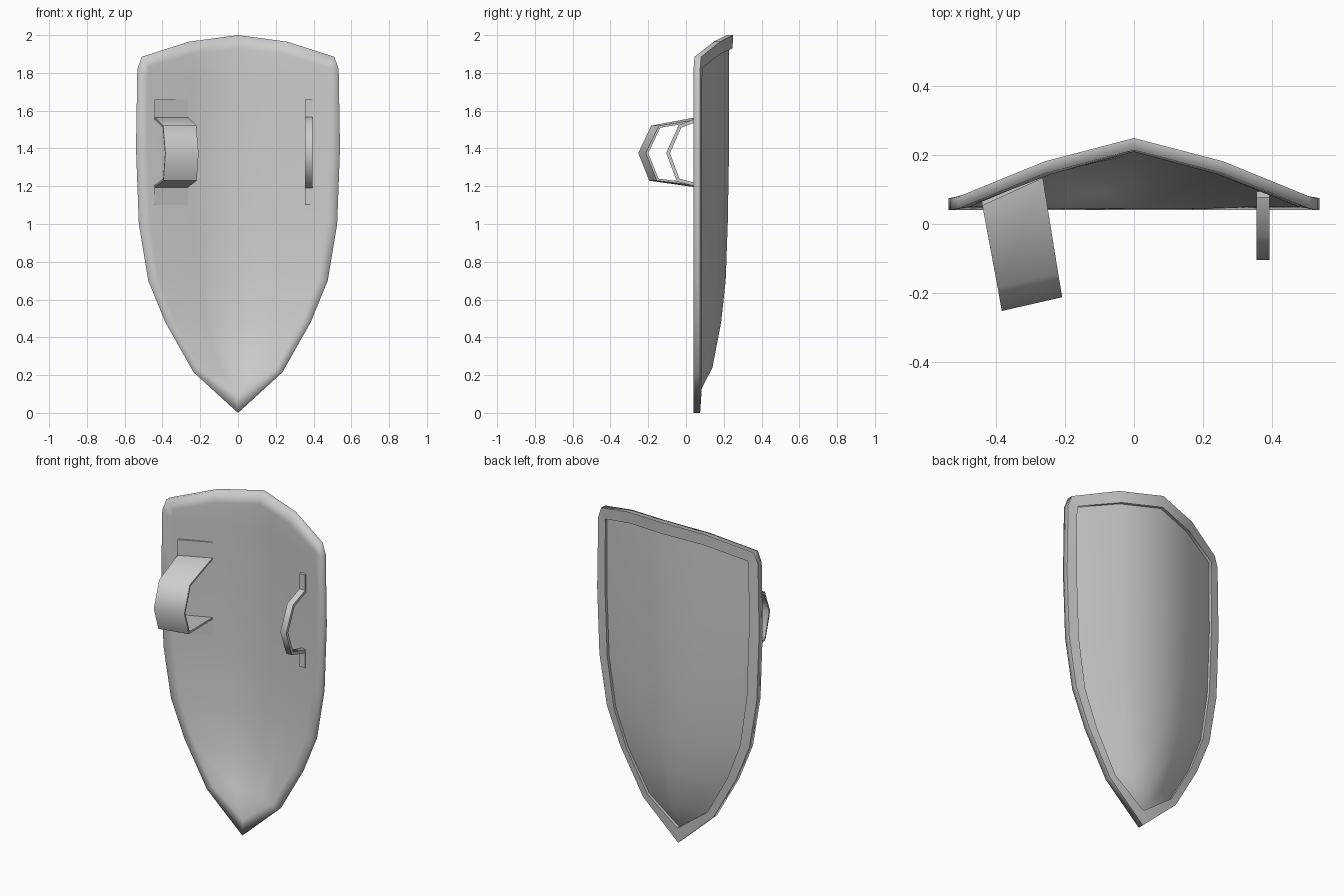
import bpy
import bmesh
from mathutils import Vector

cube = bpy.data.objects.get("Cube")
if cube:
    bpy.data.objects.remove(cube)

gray = bpy.data.materials.new("plain_gray")
gray.use_nodes = True
gray.diffuse_color = (0.6, 0.6, 0.6, 1)
gray.node_tree.nodes["Principled BSDF"].inputs["Base Color"].default_value = (0.6, 0.6, 0.6, 1)


def finish(name, bm):
    bmesh.ops.recalc_face_normals(bm, faces=bm.faces)
    mesh = bpy.data.meshes.new(name)
    bm.to_mesh(mesh)
    bm.free()
    mesh.materials.append(gray)
    obj = bpy.data.objects.new(name, mesh)
    bpy.context.collection.objects.link(obj)
    return obj


# Half outlines from top centre to bottom tip: x, front y, z
OUTER = [(0, .215, 2), (.26, .147, 1.965), (.51, .045, 1.885), (.533, .04, 1.82), (.54, .04, 1.4),
         (.525, .04, 1), (.475, .04, .7), (.385, .04, .48), (.235, .04, .215), (0, .04, 0)]
INNER = [(0, .21, 1.93), (.24, .145, 1.9), (.475, .055, 1.83), (.478, .05, 1.78), (.48, .05, 1.4),
         (.465, .05, 1), (.42, .05, .7), (.335, .05, .48), (.2, .045, .24), (0, .045, .09)]
RIDGE = [.21, .21, .203, .192, .168, .122]   # centre y of each panel row below the top


def full_loop(half):
    return [Vector(p) for p in half] + [Vector((-x, y, z)) for x, y, z in half[-2:0:-1]]


def build_shield():
    bm = bmesh.new()
    group = bm.faces.layers.int.new("group")

    def face(verts, g):
        f = bm.faces.new(verts)
        f[group] = g
        f.smooth = True

    def loop(half, depth):
        return [bm.verts.new(p + Vector((0, depth, 0))) for p in full_loop(half)]

    def bridge(a, b, g):
        for i in range(len(a)):
            j = (i + 1) % len(a)
            face((a[i], a[j], b[j], b[i]), g)

    def panel(edge, depth, g):
        # Rows of five vertices between the side edges, closing on the tip
        rows = [[edge[-2], edge[-1], edge[0], edge[1], edge[2]]]
        for k, ridge in enumerate(RIDGE):
            x, y, z = INNER[k + 3]
            mid = [bm.verts.new((s * x / 2, y + (ridge - y) * f + depth, z))
                   for s, f in ((-1, .62), (0, 1), (1, .62))]
            rows.append([edge[-(k + 3)], *mid, edge[k + 3]])
        for a, b in zip(rows, rows[1:]):
            for i in range(4):
                face((a[i], a[i + 1], b[i + 1], b[i]), g)
        for i in range(4):
            face((rows[-1][i], rows[-1][i + 1], edge[9]), g)

    front_out, back_out = loop(OUTER, 0), loop(OUTER, .035)
    front_in, back_in = loop(INNER, 0), loop(INNER, .036)
    back_panel = loop(INNER, .018)
    bridge(front_in, front_out, 0)
    bridge(front_out, back_out, 0)
    bridge(back_out, back_in, 1)
    bridge(back_in, back_panel, 2)
    panel(front_in, 0, 0)
    panel(back_panel, .018, 3)
    # Crisp edges only where the rim, step and back panel meet
    for e in bm.edges:
        e.smooth = len({f[group] for f in e.link_faces}) == 1
    return finish("shield_body", bm)


def build_strap(name, path, base, out, across, tab_across, thickness):
    """Band following (distance, z) points, swept across its width."""
    bm = bmesh.new()
    pts = [Vector(p) for p in path]
    rings = []
    for i, p in enumerate(pts):
        d0 = (p - pts[i - 1]).normalized() if i else (pts[1] - p).normalized()
        d1 = (pts[i + 1] - p).normalized() if i < len(pts) - 1 else d0
        n = Vector((d0.y + d1.y, -d0.x - d1.x)).normalized()
        n *= thickness / max(.5, n.dot(Vector((d0.y, -d0.x))))
        side = Vector(tab_across if p.x == 0 else across)
        ring = []
        for q, s in ((p, -1), (p, 1), (p + n, 1), (p + n, -1)):
            ring.append(bm.verts.new(Vector(base) + Vector(out) * q.x + side * s + Vector((0, 0, q.y))))
        rings.append(ring)
    for a, b in zip(rings, rings[1:]):
        for i in range(4):
            j = (i + 1) % 4
            bm.faces.new((a[i], a[j], b[j], b[i]))
    bm.faces.new(rings[0])
    bm.faces.new(rings[-1])
    obj = finish(name, bm)
    bpy.ops.object.select_all(action='DESELECT')
    obj.select_set(True)
    bpy.context.view_layer.objects.active = obj
    bpy.ops.object.shade_smooth_by_angle(angle=1.05)


def strap_path(shoulder, tip):
    return [(0, 1.66), (0, 1.555), (shoulder, 1.51), (tip, 1.375),
            (shoulder + .01, 1.24), (0, 1.205), (0, 1.1)]


build_shield()
# Wide forearm strap and narrow hand grip on the hollow side
build_strap("forearm_strap", strap_path(.265, .33), (-.355, .105, 0), (.17, -.985, 0),
            (.088, .02, 0), (.088, .04, 0), -.012)
build_strap("hand_grip", strap_path(.12, .18), (.375, .095, 0), (0, -1, 0),
            (.019, 0, 0), (.019, 0, 0), -.018)
